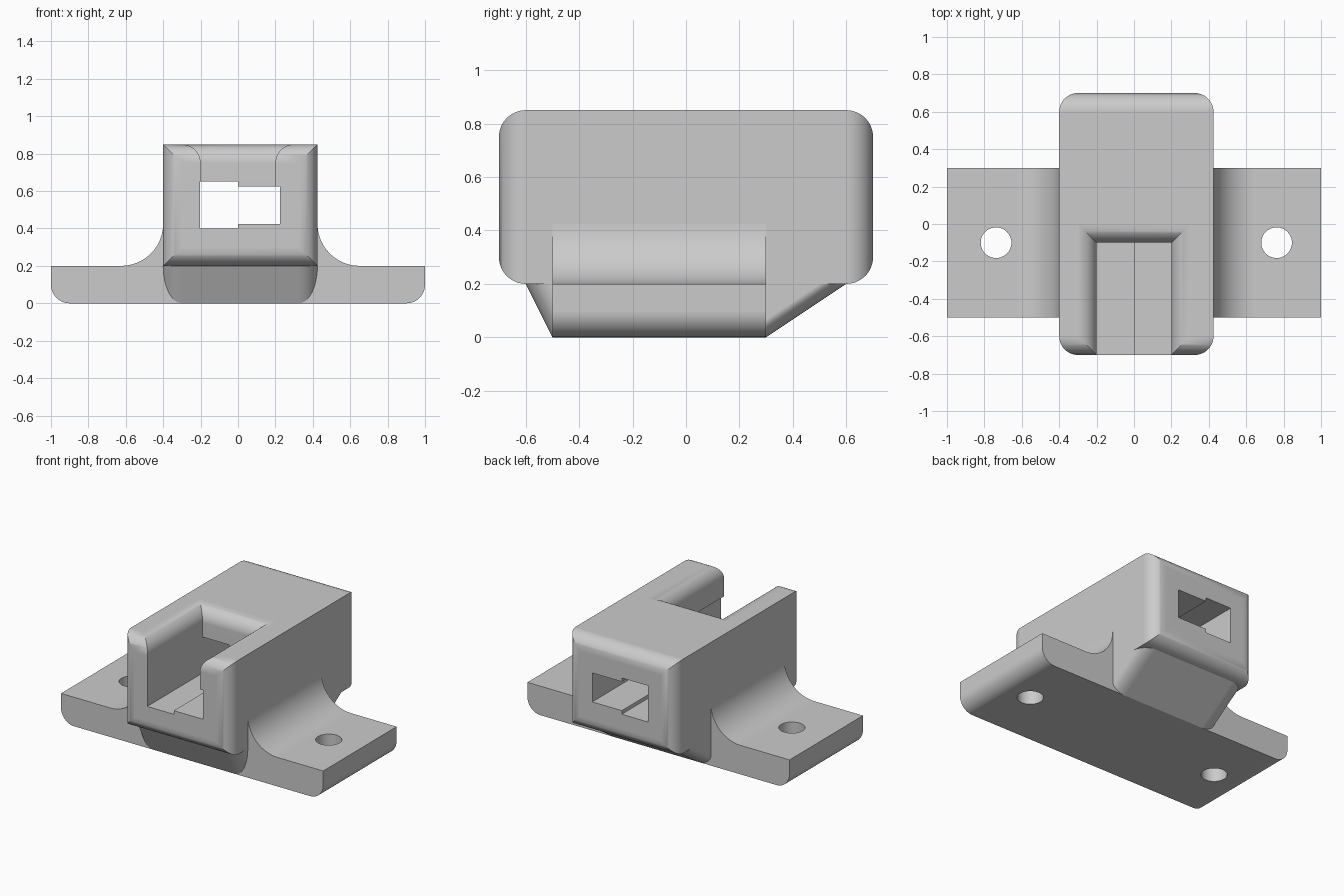
import bpy
import bmesh
from math import cos, sin, pi

if "Cube" in bpy.data.objects:
    bpy.data.objects.remove(bpy.data.objects["Cube"], do_unlink=True)

grey = bpy.data.materials.new("plain_grey")
grey.use_nodes = True
colour = (0.6, 0.6, 0.6, 1)
grey.diffuse_color = colour
grey.node_tree.nodes["Principled BSDF"].inputs["Base Color"].default_value = colour

LEFT, RIGHT = 0.425, -0.4      # side walls of the housing
R = 0.1                        # common rounding radius
STEPS = 12


def arc(cx, cy, r, start, end, steps=STEPS):
    """Points on an arc, angles in quarter turns."""
    return [(cx + r * cos(a), cy + r * sin(a))
            for a in ((start + (end - start) * i / steps) * pi / 2
                      for i in range(steps + 1))]


def loft(name, rings):
    """Skin a list of matching rings and cap both ends."""
    bm = bmesh.new()
    rows = [[bm.verts.new(p) for p in ring] for ring in rings]
    n = len(rows[0])
    for a, b in zip(rows, rows[1:]):
        for i in range(n):
            j = (i + 1) % n
            bm.faces.new((a[i], a[j], b[j], b[i]))
    bm.faces.new(rows[0])
    bm.faces.new(rows[-1])
    bmesh.ops.recalc_face_normals(bm, faces=bm.faces[:])
    mesh = bpy.data.meshes.new(name)
    bm.to_mesh(mesh)
    bm.free()
    mesh.materials.append(grey)
    obj = bpy.data.objects.new(name, mesh)
    bpy.context.collection.objects.link(obj)
    return obj


def extrude_y(name, profile, y0, y1):
    return loft(name, [[(x, y, z) for x, z in profile] for y in (y0, y1)])


def rectangle(x0, x1, y0, y1):
    return [(x0, y0), (x1, y0), (x1, y1), (x0, y1)]


def activate(obj):
    bpy.ops.object.select_all(action='DESELECT')
    obj.select_set(True)
    bpy.context.view_layer.objects.active = obj


def cut(obj, cutter):
    cutter.hide_render = True
    mod = obj.modifiers.new("cut", 'BOOLEAN')
    mod.operation = 'DIFFERENCE'
    mod.solver = 'EXACT'
    mod.object = cutter
    activate(obj)
    bpy.ops.object.modifier_apply(modifier=mod.name)
    bpy.data.objects.remove(cutter, do_unlink=True)


def finish(obj):
    activate(obj)
    bpy.ops.object.shade_smooth_by_angle(angle=pi / 6)
    mod = obj.modifiers.new("flat_face_normals", 'WEIGHTED_NORMAL')
    mod.keep_sharp = True


# Housing: rectangular sections along y that shrink at both rounded ends
front_end = arc(-0.6, R, R, 2, 3)           # (y, inset), outermost first
back_end = [(-y, d) for y, d in reversed(front_end)]
rings = []
for y, d in front_end + back_end:
    section = rectangle(RIGHT + d, LEFT - d, 0.2 + d, 0.85 - d)
    rings.append([(x, y, z) for x, z in section])
housing = loft("housing", rings)

# Stepped tunnel through the whole housing
tunnel = [(-0.202, 0.4), (0, 0.4), (0, 0.425), (0.225, 0.425),
          (0.225, 0.625), (0, 0.625), (0, 0.65), (-0.202, 0.65)]
cut(housing, extrude_y("tunnel_cutter", tunnel, -1, 1))

# Open slot in the top front, flaring outward at its rounded rim
levels = [(0, 0.58)] + arc(R, 0.75, R, 2, 1) + [(R, 1)]
slot = [[(x, y, z) for x, y in rectangle(-0.2 - d, 0.2 + d, -1, -0.1 + d)]
        for d, z in levels]
cut(housing, loft("slot_cutter", slot))
finish(housing)

# Mounting plate with rounded lower edges and concave fillets to the housing
FILLET = 0.225
profile = arc(-1 + R, R, R, 2, 3) + arc(1 - R, R, R, 3, 4)
profile += [(1, 0.2)]
profile += arc(LEFT + FILLET, 0.2 + FILLET, FILLET, 3, 2)
profile += [(LEFT - 0.05, 0.2 + FILLET), (LEFT - 0.05, 0.25),
            (RIGHT + 0.05, 0.25), (RIGHT + 0.05, 0.2 + FILLET)]
profile += arc(RIGHT - FILLET, 0.2 + FILLET, FILLET, 4, 3)
profile += [(-1, 0.2)]
plate = extrude_y("mounting_plate", profile, -0.5, 0.3)

# Screw holes
for x in (-0.7375, 0.7625):
    circle = arc(x, -0.1, 0.082, 0, 4, 4 * STEPS)[:-1]
    cut(plate, loft("hole_cutter", [[(px, py, z) for px, py in circle]
                                    for z in (-0.2, 0.5)]))
finish(plate)


# Tapered support under the housing, with rounded corners
def rounded(y0, y1, z):
    pts = (arc(RIGHT + R, y0 + R, R, 2, 3) + arc(LEFT - R, y0 + R, R, 3, 4)
           + arc(LEFT - R, y1 - R, R, 0, 1) + arc(RIGHT + R, y1 - R, R, 1, 2))
    return [(x, y, z) for x, y in pts]


finish(loft("tapered_support", [rounded(-0.5, 0.3, 0), rounded(-0.6, 0.6, 0.2)]))
